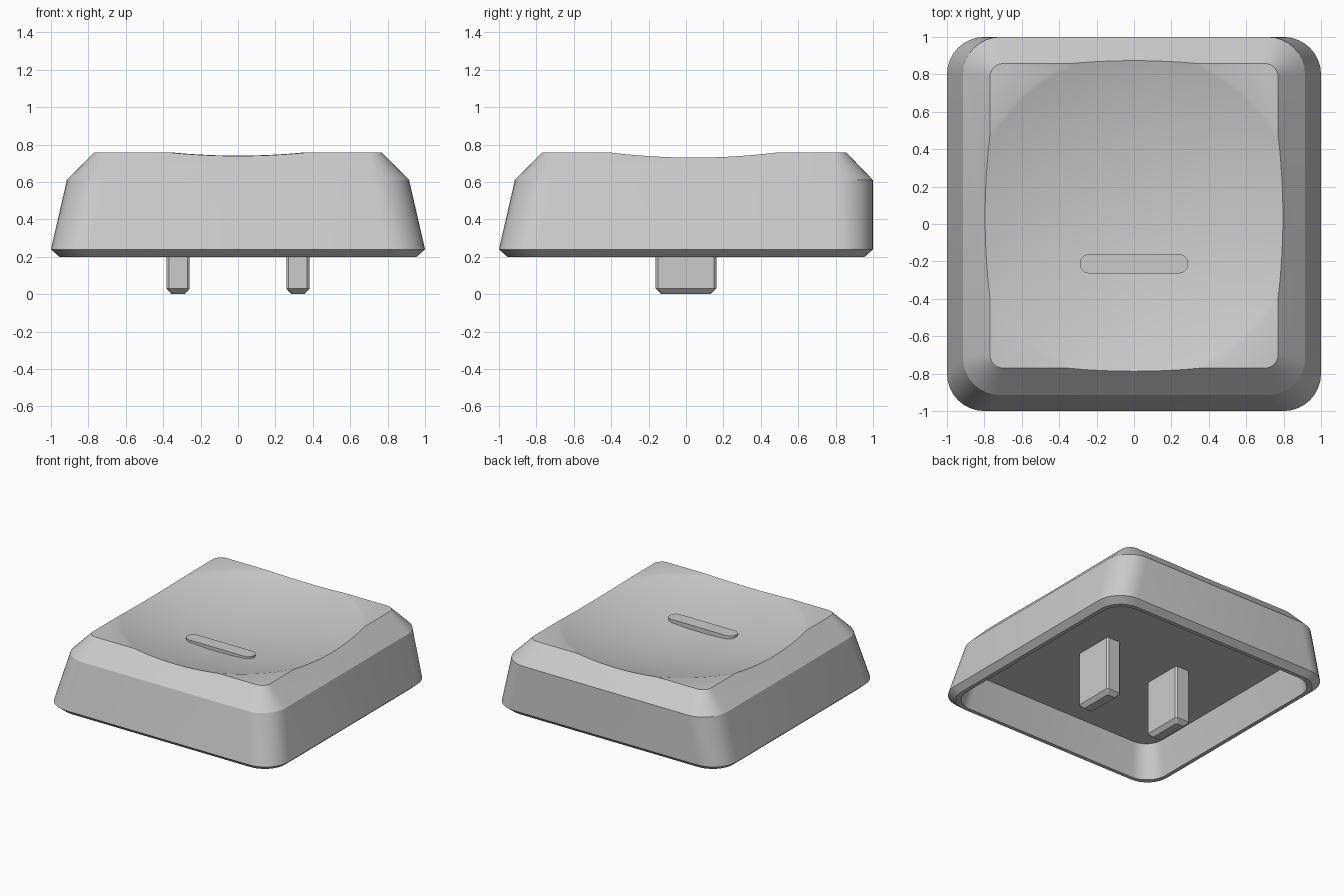
import bpy, bmesh
from math import sin, cos, pi, sqrt, radians

cube = bpy.data.objects.get("Cube")
if cube:
    bpy.data.objects.remove(cube, do_unlink=True)

grey = bpy.data.materials.new("light grey plastic")
GREY = (0.6, 0.6, 0.6, 1)
grey.use_nodes = True
grey.diffuse_color = GREY
grey.node_tree.nodes["Principled BSDF"].inputs["Base Color"].default_value = GREY


def rounded_rect(hx, y0, y1, r, z, seg):
    """Counter-clockwise loop of points with rounded corners."""
    corners = [(hx - r, y1 - r), (r - hx, y1 - r), (r - hx, y0 + r), (hx - r, y0 + r)]
    return [(cx + r * cos(a), cy + r * sin(a), z)
            for i, (cx, cy) in enumerate(corners)
            for a in [(i + k / seg) * pi / 2 for k in range(seg + 1)]]


def loft(name, loops):
    """Skin a stack of equal loops and close both ends."""
    bm = bmesh.new()
    rings = [[bm.verts.new(p) for p in loop] for loop in loops]
    n = len(rings[0])
    for a, b in zip(rings, rings[1:]):
        for i in range(n):
            j = (i + 1) % n
            bm.faces.new((a[i], a[j], b[j], b[i]))
    bm.faces.new(rings[0][::-1])
    bm.faces.new(rings[-1])
    bmesh.ops.recalc_face_normals(bm, faces=bm.faces)
    mesh = bpy.data.meshes.new(name)
    bm.to_mesh(mesh)
    bm.free()
    mesh.materials.append(grey)
    obj = bpy.data.objects.new(name, mesh)
    bpy.context.collection.objects.link(obj)
    return obj


def activate(obj):
    bpy.ops.object.select_all(action='DESELECT')
    obj.select_set(True)
    bpy.context.view_layer.objects.active = obj


# Hollow cap: ceiling, inner wall, rim, outer wall, bevel, top
sections = [  # half width, front y, back y, corner radius, z
    (0.86, -0.86, 0.90, 0.14, 0.45),
    (0.925, -0.925, 0.925, 0.17, 0.20),
    (0.955, -0.955, 0.955, 0.18, 0.20),
    (1.0, -1.0, 1.0, 0.20, 0.24),
    (0.915, -0.915, 1.0, 0.20, 0.61),
    (0.77, -0.77, 0.858, 0.07, 0.757),
]
cap = loft("key_cap", [rounded_rect(*s, 8) for s in sections])

# Spherical dish scooped out of the top
R, RIM, TOP, CY = 3.0, 0.887, 0.757, 0.04
centre_z = TOP + sqrt(R * R - RIM * RIM)
radii = [1.15 * k / 20 for k in range(1, 21)]
dish_loops = [[(r * cos(t * pi / 48), CY + r * sin(t * pi / 48), centre_z - sqrt(R * R - r * r))
               for t in range(96)] for r in radii]
dish_loops.append([(x, y, 1.2) for x, y, z in dish_loops[-1]])
cutter = loft("dish_cutter", dish_loops)
cutter.hide_render = True
scoop = cap.modifiers.new("dish", 'BOOLEAN')
scoop.operation = 'DIFFERENCE'
scoop.solver = 'EXACT'
scoop.object = cutter
activate(cap)
bpy.ops.object.modifier_apply(modifier=scoop.name)
bpy.data.objects.remove(cutter, do_unlink=True)
bpy.ops.object.shade_smooth_by_angle(angle=radians(24))

# Raised finger ridge in the dish
ridge = loft("finger_ridge", [rounded_rect(0.29, -0.265, -0.16, 0.05, z, 3) for z in (0.60, 0.665)])
activate(ridge)
bpy.ops.object.shade_smooth_by_angle(angle=radians(35))

# Two mounting prongs with bevelled tips
for side, x in (("right", -0.32), ("left", 0.32)):
    prong = loft(side + "_prong", [
        rounded_rect(0.035, -0.13, 0.13, 0.008, 0.0, 1),
        rounded_rect(0.062, -0.162, 0.162, 0.012, 0.03, 1),
        rounded_rect(0.062, -0.162, 0.162, 0.012, 0.47, 1)])
    prong.location.x = x
